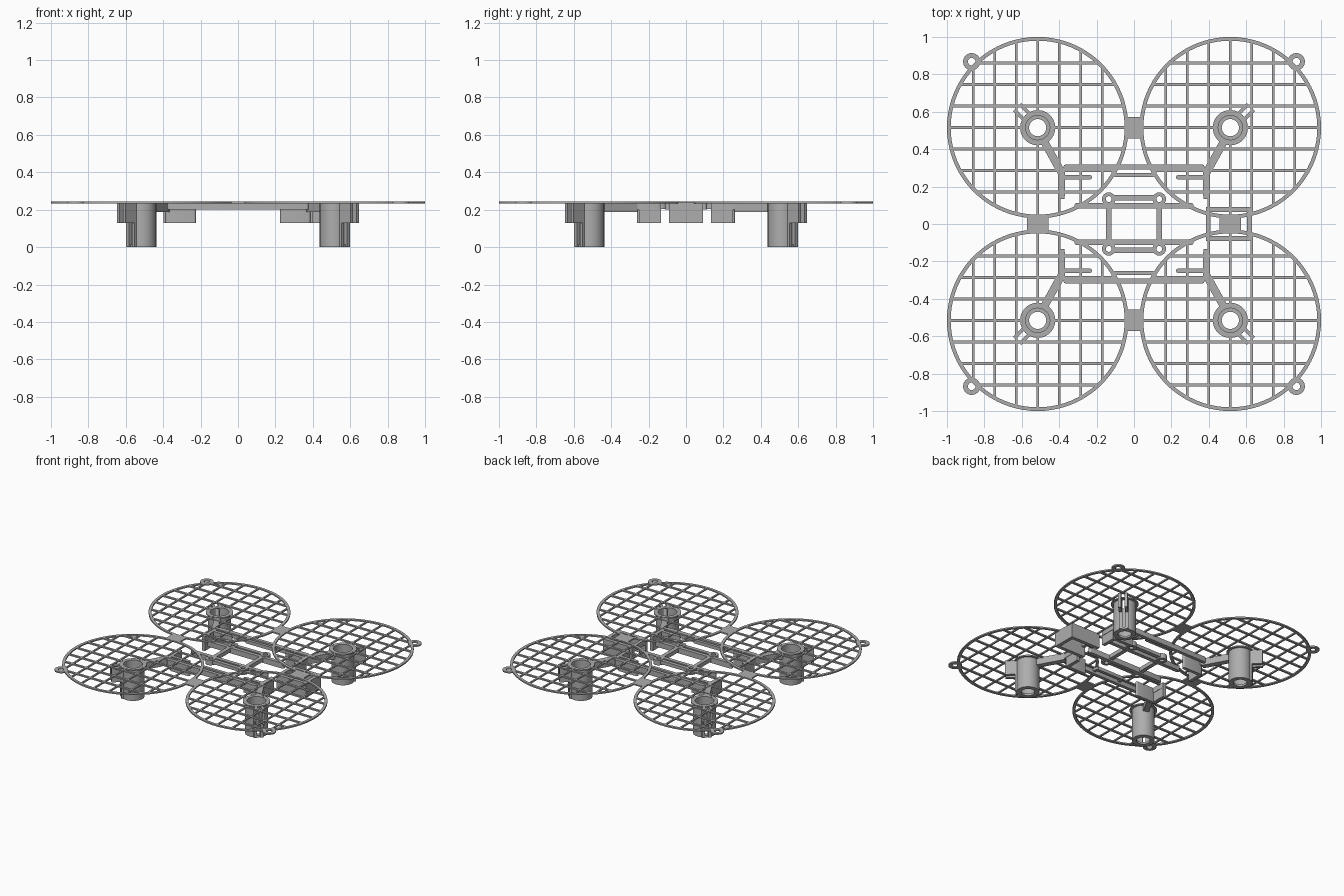
import bpy, bmesh, math
from mathutils import Matrix, Vector

cube = bpy.data.objects.get("Cube")
if cube:
    bpy.data.objects.remove(cube, do_unlink=True)

grey = bpy.data.materials.new("matte grey")
grey.use_nodes = True
GREY = (0.42, 0.42, 0.42, 1)
grey.diffuse_color = GREY
grey.node_tree.nodes["Principled BSDF"].inputs["Base Color"].default_value = GREY

C, R, TOP = 0.515, 0.485, 0.24      # duct centre offset, duct radius, deck height
PLATE = (0.234, 0.244)              # height range of the thin guard plate
parts = []


def prism(bm, outline, z0, z1):
    """Extrude a flat outline between two heights."""
    face = bm.faces.new([bm.verts.new((x, y, z0)) for x, y in outline])
    new = bmesh.ops.extrude_face_region(bm, geom=[face])["geom"]
    bmesh.ops.translate(bm, vec=(0, 0, z1 - z0),
                        verts=[g for g in new if isinstance(g, bmesh.types.BMVert)])


def box(bm, x0, x1, y0, y1, z0, z1):
    prism(bm, [(x0, y0), (x1, y0), (x1, y1), (x0, y1)], z0, z1)


def bar(bm, a, b, width, z0, z1, round_ends=False):
    """Straight bar between two plan points, optionally with round ends."""
    a, b = Vector(a), Vector(b)
    ang, r = math.atan2(b.y - a.y, b.x - a.x), width / 2
    n = 8 if round_ends else 1
    pts = []
    for end, start in ((b, ang - math.pi / 2), (a, ang + math.pi / 2)):
        for i in range(n + 1):
            t = start + math.pi * i / n
            pts.append((end.x + r * math.cos(t), end.y + r * math.sin(t)))
    prism(bm, pts, z0, z1)


def ring(bm, x, y, outer, inner, z0, z1, seg=32):
    """Flat-topped ring with a rectangular section."""
    loops = []
    for i in range(seg):
        t = 2 * math.pi * i / seg
        loops.append([bm.verts.new((x + r * math.cos(t), y + r * math.sin(t), z))
                      for r, z in ((outer, z0), (outer, z1), (inner, z1), (inner, z0))])
    for i in range(seg):
        p, q = loops[i], loops[(i + 1) % seg]
        for k in range(4):
            m = (k + 1) % 4
            bm.faces.new((p[k], q[k], q[m], p[m]))


def slotted_tube(bm, x, y, outer, inner, z0, z1, facing, slot):
    """Tube with a full-height slot toward one direction."""
    pts = []
    for r, flip in ((outer, 1), (inner, -1)):
        half = math.asin(slot / 2 / r)
        arc = [facing + half + (2 * math.pi - 2 * half) * i / 40 for i in range(41)]
        pts += [(x + r * math.cos(t), y + r * math.sin(t)) for t in arc[::flip]]
    prism(bm, pts, z0, z1)


def finish(name, bm, sx=1, sy=1):
    bmesh.ops.transform(bm, matrix=Matrix.Diagonal((sx, sy, 1, 1)), verts=bm.verts)
    bmesh.ops.recalc_face_normals(bm, faces=bm.faces)
    mesh = bpy.data.meshes.new(name)
    bm.to_mesh(mesh)
    bm.free()
    mesh.materials.append(grey)
    obj = bpy.data.objects.new(name, mesh)
    bpy.context.collection.objects.link(obj)
    parts.append(obj)


for sx in (-1, 1):
    for sy in (-1, 1):
        where = ("back_" if sy > 0 else "front_") + ("left" if sx > 0 else "right")

        # Duct ring with its outer screw eye
        bm = bmesh.new()
        ring(bm, C, C, R, R - 0.02, *PLATE, seg=80)
        ring(bm, 0.868, 0.868, 0.046, 0.02, *PLATE, seg=24)
        finish(where + "_guard_ring", bm, sx, sy)

        # Guard grid, broken at the centre by the motor socket
        bm = bmesh.new()
        for k in range(-3, 4):
            d = 0.115 * k
            h = math.sqrt((R - 0.01) ** 2 - d * d)
            spans = ((-h, h),) if k else ((-h, -0.075), (0.075, h))
            for lo, hi in spans:
                box(bm, C + lo, C + hi, C + d - 0.008, C + d + 0.008, *PLATE)
                box(bm, C + d - 0.006, C + d + 0.006, C + lo, C + hi, *PLATE)
        finish(where + "_guard_grid", bm, sx, sy)

        # Motor socket: slotted tube, floor lip and top flange
        bm = bmesh.new()
        slotted_tube(bm, C, C, 0.078, 0.065, 0, TOP, math.pi / 4, 0.02)
        ring(bm, C, C, 0.077, 0.046, 0, 0.015, seg=40)
        ring(bm, C, C, 0.094, 0.065, 0.234, 0.243, seg=40)
        finish(where + "_motor_socket", bm, sx, sy)

        # Pair of clamp fins beside the slot
        bm = bmesh.new()
        along, side = Vector((1, 1)).normalized(), Vector((-1, 1)).normalized()
        for s in (-1, 1):
            base = Vector((C, C)) + side * 0.022 * s
            bar(bm, base + along * 0.068, base + along * 0.155, 0.02, 0.13, TOP)
            bar(bm, base + along * 0.068, base + along * 0.085, 0.02, 0, 0.13)
        finish(where + "_clamp_fins", bm, sx, sy)

        # Arm from the socket to the body
        bm = bmesh.new()
        bar(bm, (0.485, 0.45), (0.385, 0.27), 0.042, 0.188, TOP)
        bar(bm, (0.385, 0.29), (0.385, 0.15), 0.03, 0.2, TOP, True)
        finish(where + "_arm", bm, sx, sy)

        # Corner bracket walls hanging below the deck
        bm = bmesh.new()
        bar(bm, (0.375, 0.25), (0.237, 0.25), 0.024, 0.13, TOP, True)
        box(bm, 0.372, 0.397, 0.135, 0.25, 0.13, TOP)
        finish(where + "_corner_bracket", bm, sx, sy)

        # Board mounting eye
        bm = bmesh.new()
        ring(bm, 0.135, 0.133, 0.036, 0.016, 0.205, 0.243, seg=24)
        finish(where + "_board_eye", bm, sx, sy)

# Cross rails, front and back
for sy, where in ((-1, "front"), (1, "back")):
    bm = bmesh.new()
    bar(bm, (-0.365, 0.305), (0.365, 0.305), 0.025, 0.2, TOP, True)
    bar(bm, (-0.1, 0.262), (0.1, 0.262), 0.022, 0.215, TOP, True)
    for x in (-0.11, 0.11):
        bar(bm, (x, 0.262), (x, 0.305), 0.02, 0.215, TOP, True)
    finish(where + "_outer_rail", bm, 1, sy)

    bm = bmesh.new()
    bar(bm, (-0.305, 0.098), (0.305, 0.098), 0.028, 0.2, TOP, True)
    bar(bm, (-0.11, 0.14), (0.11, 0.14), 0.028, 0.215, TOP)
    finish(where + "_inner_rail", bm, 1, sy)

    # Bridge between the two ducts on this end
    bm = bmesh.new()
    box(bm, -0.045, 0.045, C - 0.057, C + 0.057, *PLATE)
    finish(where + "_duct_bridge", bm, 1, sy)

# Side members of the board frame, and side duct bridges
for sx, where in ((-1, "right"), (1, "left")):
    bm = bmesh.new()
    bar(bm, (0.135, -0.115), (0.135, 0.115), 0.03, 0.21, TOP)
    finish(where + "_board_rail", bm, sx)
    bm = bmesh.new()
    box(bm, C - 0.057, C + 0.057, -0.045, 0.045, *PLATE)
    finish(where + "_duct_bridge", bm, sx)

# Open tray on the left side
bm = bmesh.new()
for s in (-1, 1):
    bar(bm, (0.385, 0.078 * s), (0.63, 0.078 * s), 0.026, 0.13, TOP)
box(bm, 0.604, 0.63, -0.09, 0.09, 0.13, TOP)
box(bm, 0.385, 0.41, -0.09, 0.09, 0.2, TOP)
finish("side_tray", bm)

# Smooth the round walls, keep hard edges
bpy.ops.object.select_all(action='DESELECT')
for obj in parts:
    obj.select_set(True)
bpy.context.view_layer.objects.active = parts[0]
bpy.ops.object.shade_smooth_by_angle(angle=math.radians(30))
